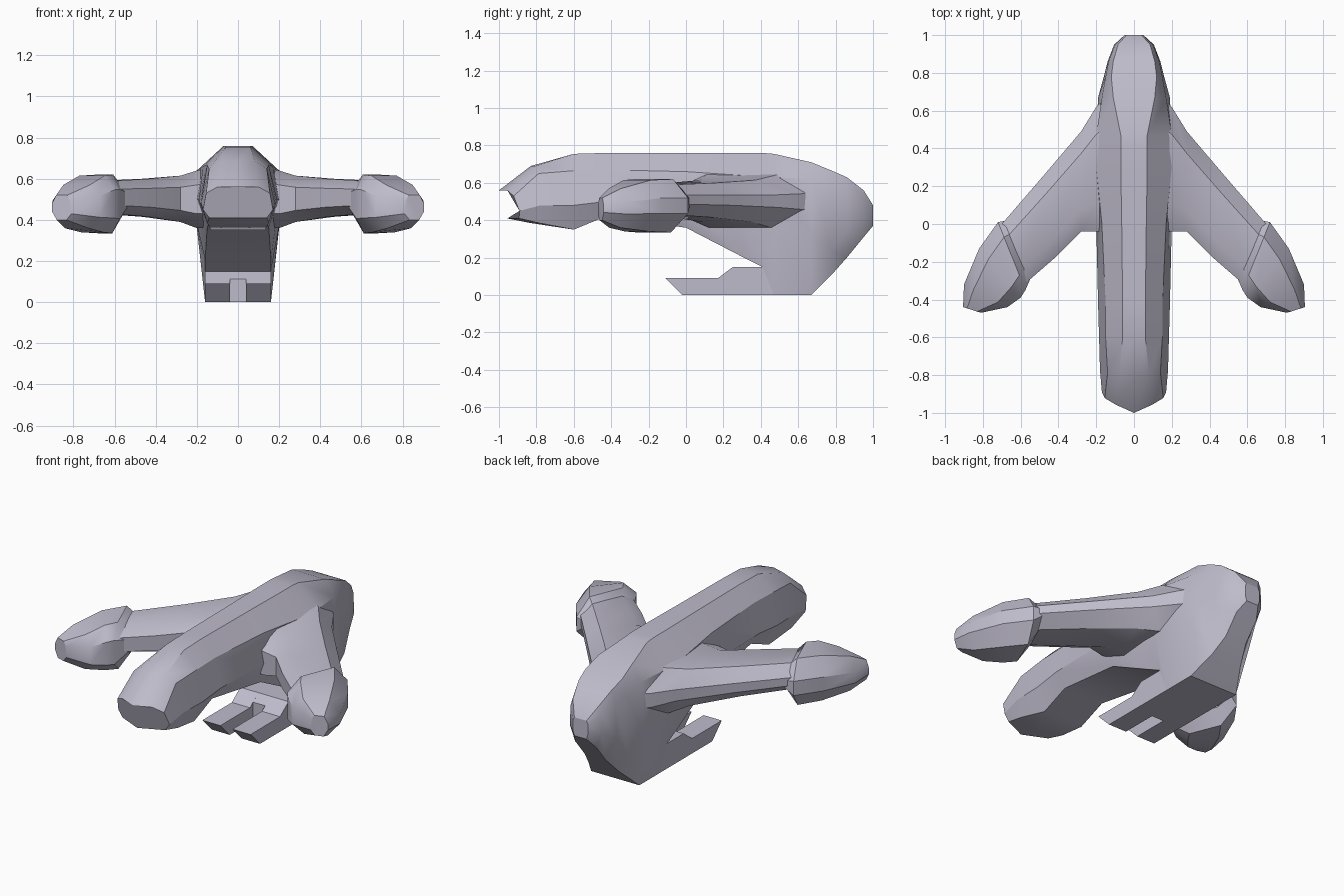
import bpy, bmesh, math

cube = bpy.data.objects.get("Cube")
if cube:
    bpy.data.objects.remove(cube, do_unlink=True)

hull = bpy.data.materials.new("pale_lilac_grey")
hull.use_nodes = True
colour = (0.52, 0.50, 0.60, 1)
hull.diffuse_color = colour
hull.node_tree.nodes["Principled BSDF"].inputs["Base Color"].default_value = colour


def finish(bm, name, angle):
    bmesh.ops.recalc_face_normals(bm, faces=bm.faces)
    mesh = bpy.data.meshes.new(name)
    bm.to_mesh(mesh)
    bm.free()
    mesh.materials.append(hull)
    obj = bpy.data.objects.new(name, mesh)
    bpy.context.collection.objects.link(obj)
    bpy.ops.object.select_all(action="DESELECT")
    obj.select_set(True)
    bpy.context.view_layer.objects.active = obj
    bpy.ops.object.shade_smooth_by_angle(angle=math.radians(angle))
    return obj


def loft(name, rings, angle=32):
    """Skin a list of equal closed rings and cap both ends."""
    bm = bmesh.new()
    loops = [[bm.verts.new(p) for p in ring] for ring in rings]
    n = len(loops[0])
    for a, b in zip(loops, loops[1:]):
        for i in range(n):
            j = (i + 1) % n
            bm.faces.new((a[i], a[j], b[j], b[i]))
    bm.faces.new(loops[0])
    bm.faces.new(loops[-1])
    return finish(bm, name, angle)


def body_ring(y, sweep, tilt, top, top_w, sx, sz, lx, lz, bottom_w, bottom):
    half = [(0, top), (top_w, top), (sx, sz), (lx, lz), (bottom_w, bottom), (0, bottom)]
    outline = half + [(-x, z) for x, z in half[-2:0:-1]]
    return [(x, y + sweep * abs(x) + tilt * (top - z), z) for x, z in outline]


# Long body: nose, barrel and rounded tail that drops down to the foot
body_sections = [
    (-1.00, .45, .3, .56, .10, .155, .53, .17, .45, .14, .41),
    (-.83, .3, 0, .69, .08, .14, .65, .18, .48, .15, .385),
    (-.60, 0, 0, .755, .06, .15, .665, .185, .48, .13, .35),
    (-.43, 0, 0, .76, .06, .15, .67, .19, .50, .13, .42),
    (0, 0, 0, .76, .065, .17, .66, .20, .50, .15, .36),
    (.30, 0, 0, .76, .07, .20, .64, .205, .40, .16, .205),
    (.41, 0, 0, .76, .07, .20, .63, .20, .38, .16, .15),
    (.47, 0, 0, .755, .07, .20, .63, .20, .36, .16, 0),
    (.67, 0, 0, .71, .11, .17, .62, .19, .33, .16, 0),
    (.78, 0, 0, .665, .12, .15, .58, .16, .24, .10, .11),
    (.86, 0, 0, .63, .11, .135, .55, .14, .35, .07, .20),
    (.95, 0, 0, .56, .085, .10, .52, .105, .40, .07, .31),
    (1.00, 0, 0, .48, .04, .05, .46, .05, .40, .04, .37),
]
loft("main_body", [body_ring(*s) for s in body_sections])


def arm_ring(side, outer, inner, low, high):
    """Octagon standing between an outer and an inner point."""
    h = high - low
    shape = [(0, .35), (0, .65), (.22, 1), (.78, 1), (1, .75), (1, .25), (.75, 0), (.25, 0)]
    return [(side * (outer[0] + t * (inner[0] - outer[0])),
             outer[1] + t * (inner[1] - outer[1]), low + u * h) for t, u in shape]


# Swept arms, each with a faceted pod on its end
arm_sections = [
    ((.12, .70), (.12, -.04), .36, .66),
    ((.20, .62), (.20, -.04), .36, .64),
    ((.28, .49), (.28, -.04), .39, .615),
    ((.48, .255), (.42, -.18), .415, .60),
    ((.70, 0), (.57, -.31), .43, .59),
]
pod_sections = [
    ((.67, .02), (.54, -.27), .42, .57),
    ((.72, .01), (.575, -.35), .335, .62),
    ((.82, -.13), (.60, -.39), .34, .615),
    ((.90, -.32), (.67, -.44), .36, .57),
    ((.905, -.44), (.81, -.47), .40, .52),
]
for side, label in ((1, "left"), (-1, "right")):
    loft(label + "_arm", [arm_ring(side, *s) for s in arm_sections])
    loft(label + "_pod", [arm_ring(side, *s) for s in pod_sections])


def slab(name, profile, x0, x1):
    return loft(name, [[(x, y, z) for y, z in profile] for x in (x0, x1)], 20)


# Forked foot: two prongs joined by a centre block
prong = [(-.11, .09), (-.02, 0), (.66, 0), (.6, .15), (.25, .15), (.17, .09)]
block = [(.2, 0), (.66, 0), (.6, .15), (.25, .15), (.2, .112)]
slab("left_prong", prong, .04, .16)
slab("right_prong", prong, -.16, -.04)
slab("foot_block", block, -.04, .04)
